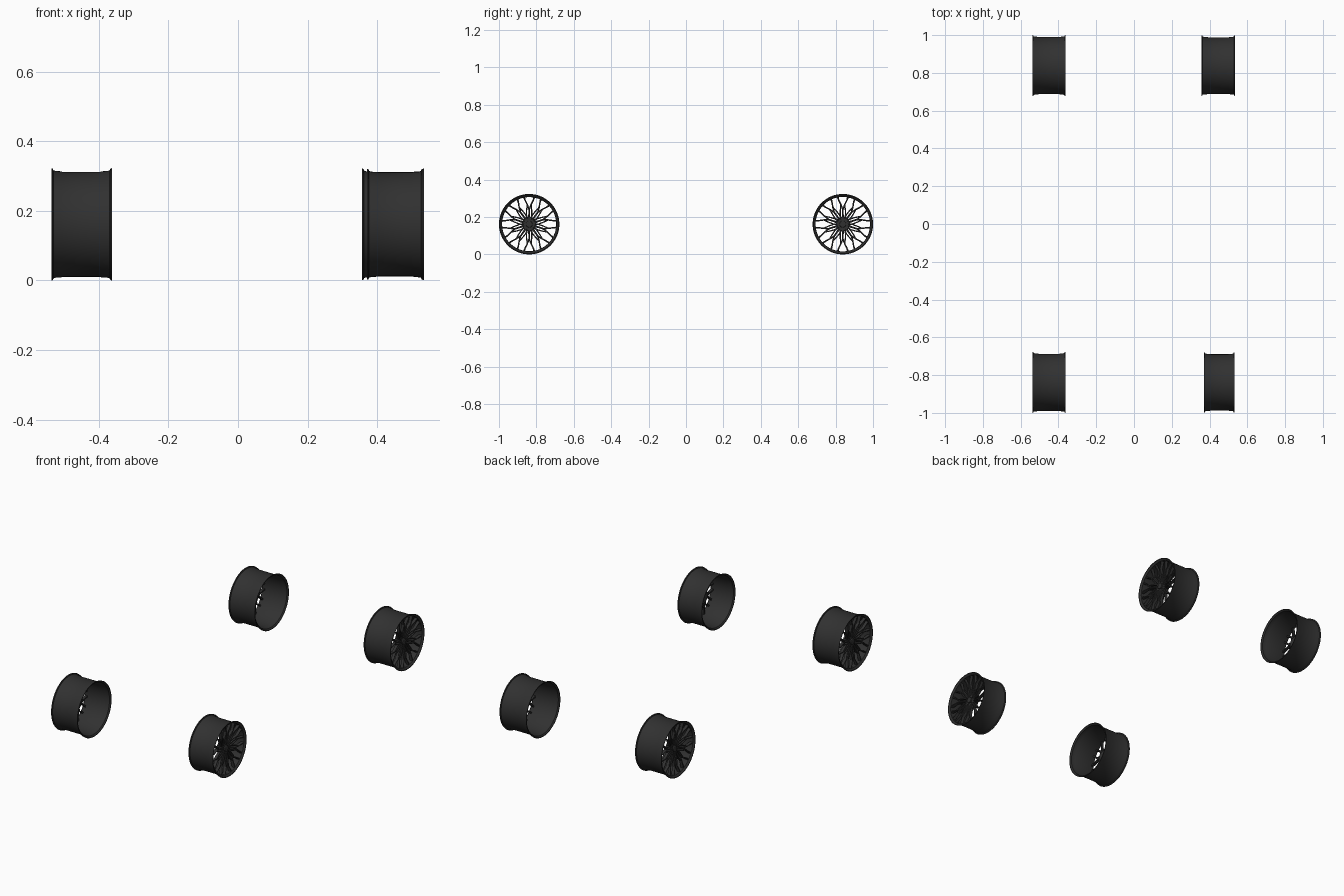
import bpy, bmesh, math
from mathutils import Vector

if "Cube" in bpy.data.objects:
    bpy.data.objects.remove(bpy.data.objects["Cube"])

dark = bpy.data.materials.new("dark_grey")
dark.diffuse_color = (0.03, 0.03, 0.03, 1)
dark.use_nodes = True
dark.node_tree.nodes["Principled BSDF"].inputs["Base Color"].default_value = dark.diffuse_color


def polar(x, r, a):
    return Vector((x, r * math.cos(a), r * math.sin(a)))


def lathe(bm, profile, n, closed=True):
    # spin a list of (x, r) points about the x axis
    rings = [[bm.verts.new(polar(x, r, 2 * math.pi * i / n)) for i in range(n)] for x, r in profile]
    pairs = list(zip(rings, rings[1:]))
    if closed:
        pairs.append((rings[-1], rings[0]))
    else:
        bm.faces.new(rings[0])
        bm.faces.new(rings[-1])
    for p, q in pairs:
        for i in range(n):
            j = (i + 1) % n
            bm.faces.new((p[i], p[j], q[j], q[i]))


def dish(r):
    # depth of the spoke face behind the outer lip
    t = max(0, min(1, (0.148 - r) / 0.11))
    return -0.008 - 0.018 * t ** 1.3


def bar(bm, path, thick):
    # path of (radius, angle, width), chamfered section
    pts = [polar(0, r, a) for r, a, w in path]
    rings = []
    for i, (r, a, w) in enumerate(path):
        t = (pts[min(i + 1, len(pts) - 1)] - pts[max(i - 1, 0)]).normalized()
        s = Vector((0, -t.z, t.y))
        x = dish(r)
        sec = [(-.5, -thick), (-.5, -.004), (-.28, 0), (.28, 0), (.5, -.004), (.5, -thick)]
        rings.append([bm.verts.new(pts[i] + s * u * w + Vector((x + d, 0, 0))) for u, d in sec])
    for p, q in zip(rings, rings[1:]):
        for i in range(6):
            j = (i + 1) % 6
            bm.faces.new((p[i], p[j], q[j], q[i]))
    bm.faces.new(rings[0])
    bm.faces.new(rings[-1])


def finish(bm, name, loc, flip, angle):
    bmesh.ops.recalc_face_normals(bm, faces=bm.faces)
    me = bpy.data.meshes.new(name)
    bm.to_mesh(me)
    bm.free()
    me.materials.append(dark)
    ob = bpy.data.objects.new(name, me)
    bpy.context.collection.objects.link(ob)
    ob.location = loc
    ob.rotation_euler.z = math.pi if flip else 0
    bpy.context.view_layer.objects.active = ob
    ob.select_set(True)
    bpy.ops.object.shade_smooth_by_angle(angle=math.radians(angle))
    ob.select_set(False)


def wheel(tag, x_out, y, width, R):
    loc, flip = (x_out, y, 0.1615), x_out < 0
    w = width

    # rim barrel with flanges, bead seats and drop centre
    outer = [(0, R), (-.004, R - .001), (-.006, R - .006), (-.012, R - .008), (-.028, R - .009),
             (-.032, R - .0105), (-w + .034, R - .0105), (-w + .03, R - .009), (-w + .012, R - .008),
             (-w + .006, R - .006), (-w + .004, R - .001), (-w, R)]
    inner = [(-w, R - .004), (-w + .006, R - .011), (-w + .03, R - .0125), (-w + .036, R - .015),
             (-.034, R - .015), (-.028, R - .0145), (-.008, R - .0135), (-.003, R - .008), (0, R - .004)]
    bm = bmesh.new()
    lathe(bm, outer + inner, 96)
    finish(bm, tag + "_rim", loc, flip, 30)

    # crossed mesh spokes
    bm = bmesh.new()
    step = math.radians(36)
    rr = R - .0125
    for k in range(10):
        a = math.pi / 2 + k * step
        bar(bm, [(.028, a, .012), (.055, a, .0095), (.082, a, .009)], .02)
        for s in (-1, 1):
            bar(bm, [(.078, a, .008), (.105, a + s * .095, .0075), (.128, a + s * .165, .0075),
                     (rr, a + s * .19, .010)], .017)
            b = a + step / 2
            bar(bm, [(.028, b, .008), (.052, b + s * .03, .007), (.075, b + s * .13, .0065),
                     (.106, b + s * .215, .0065)], .016)
    finish(bm, tag + "_spokes", loc, flip, 30)

    # hub with centre cap
    bm = bmesh.new()
    lathe(bm, [(-.062, .036), (-.03, .038), (-.027, .035), (-.027, .018), (-.02, .017),
               (-.018, .014)], 40, False)
    finish(bm, tag + "_hub", loc, flip, 30)

    # wheel bolts
    bm = bmesh.new()
    for k in range(5):
        c = polar(0, .027, math.pi / 2 + k * math.tau / 5)
        first = len(bm.verts)
        lathe(bm, [(-.03, .004), (-.022, .004)], 6, False)
        bm.verts.ensure_lookup_table()
        for v in bm.verts[first:]:
            v.co += c
    finish(bm, tag + "_bolts", loc, flip, 30)


wheel("front_right", 0.532, -0.8385, 0.161, 0.1595)
wheel("rear_right", 0.535, 0.8385, 0.178, 0.1605)
wheel("front_left", -0.537, -0.8385, 0.174, 0.1615)
wheel("rear_left", -0.537, 0.8385, 0.174, 0.1615)
